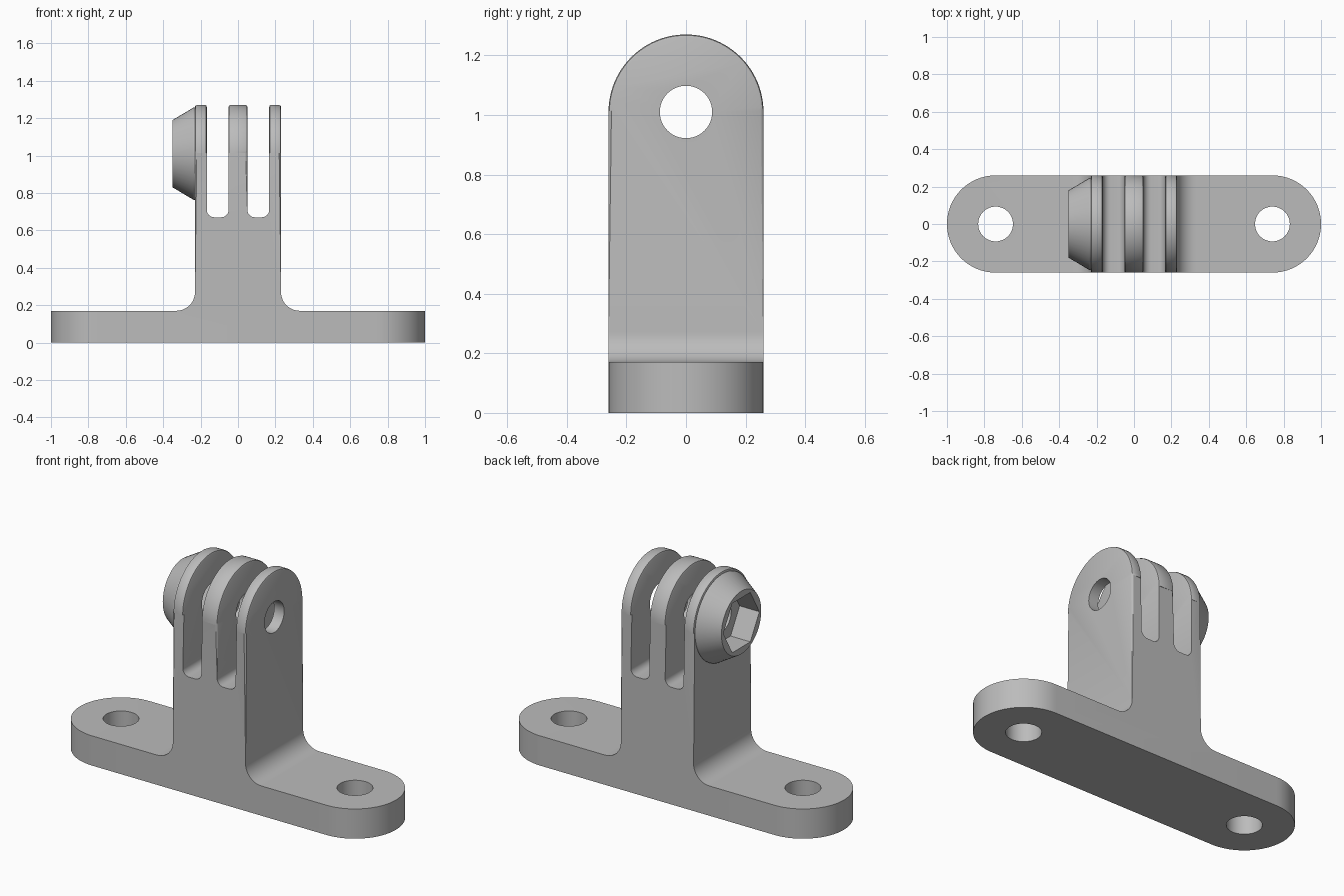
import bpy, bmesh, math
from mathutils import Vector

old = bpy.data.objects.get("Cube")
if old:
    bpy.data.objects.remove(old, do_unlink=True)

grey = bpy.data.materials.new("plastic_grey")
grey.use_nodes = True
colour = (0.5, 0.5, 0.5, 1)
grey.diffuse_color = colour
grey.node_tree.nodes["Principled BSDF"].inputs["Base Color"].default_value = colour

HALF_W, BASE_H, STEM, PIN_Z = 0.26, 0.17, 0.23, 1.01
TOP = PIN_Z + HALF_W


def arc(cx, cy, r, start, end, steps):
    """Points of an arc, angles in degrees."""
    angles = [math.radians(start + (end - start) * i / steps) for i in range(steps + 1)]
    return [(cx + r * math.cos(a), cy + r * math.sin(a)) for a in angles]


def prism(name, points, axis, low, high):
    """Extrude a 2D outline along one axis."""
    place = {"x": lambda p, d: (d, p[0], p[1]),
             "y": lambda p, d: (p[0], d, p[1]),
             "z": lambda p, d: (p[0], p[1], d)}[axis]
    bm = bmesh.new()
    face = bm.faces.new([bm.verts.new(place(p, low)) for p in points])
    out = bmesh.ops.extrude_face_region(bm, geom=[face])
    shift = Vector(place((0, 0), high - low))
    bmesh.ops.translate(bm, vec=shift, verts=[v for v in out["geom"] if isinstance(v, bmesh.types.BMVert)])
    bmesh.ops.recalc_face_normals(bm, faces=bm.faces)
    mesh = bpy.data.meshes.new(name)
    bm.to_mesh(mesh)
    bm.free()
    mesh.materials.append(grey)
    obj = bpy.data.objects.new(name, mesh)
    bpy.context.collection.objects.link(obj)
    return obj


def combine(obj, other, operation):
    """Apply a boolean and remove the helper."""
    mod = obj.modifiers.new("combine", "BOOLEAN")
    mod.object, mod.operation, mod.solver = other, operation, "EXACT"
    bpy.context.view_layer.objects.active = obj
    bpy.ops.object.modifier_apply(modifier=mod.name)
    bpy.data.objects.remove(other, do_unlink=True)


def slot(x0, x1, floor=0.67, r=0.04):
    """Outline of a round-cornered slot, running from right to left."""
    return ([(x1, TOP + 0.1)] + arc(x1 - r, floor + r, r, 0, -90, 8)
            + arc(x0 + r, floor + r, r, -90, -180, 8) + [(x0, TOP + 0.1)])


# Front outline: base, filleted stem and three prongs
fillet = 0.1
outline = [(-1.2, 0), (1.2, 0), (1.2, BASE_H)]
outline += arc(STEM + fillet, BASE_H + fillet, fillet, 270, 180, 12)
outline += [(STEM, TOP + 0.1)] + slot(0.05, 0.167) + slot(-0.167, -0.05) + [(-STEM, TOP + 0.1)]
outline += arc(-STEM - fillet, BASE_H + fillet, fillet, 0, -90, 12) + [(-1.2, BASE_H)]
mount = prism("mount_bracket", outline, "y", -0.4, 0.4)

# Rounded plan of the base and rounded tops of the prongs
plan = arc(1 - HALF_W, 0, HALF_W, -90, 90, 32) + arc(HALF_W - 1, 0, HALF_W, 90, 270, 32)
combine(mount, prism("plan", plan, "z", -0.2, 2), "INTERSECT")
side = [(-0.5, -0.3), (0.5, -0.3), (0.5, PIN_Z)] + arc(0, PIN_Z, HALF_W + 0.0001, 0, 180, 48) + [(-0.5, PIN_Z)]
combine(mount, prism("side", side, "x", -1.5, 1.5), "INTERSECT")

# Softened rims around the prong tops
bm = bmesh.new()
bm.from_mesh(mount.data)
bmesh.ops.remove_doubles(bm, verts=bm.verts, dist=0.0005)
rims = [e for e in bm.edges if len(e.link_faces) == 2 and e.calc_face_angle(0) > 1
        and all(v.co.z > PIN_Z - 0.01 for v in e.verts)]
bmesh.ops.bevel(bm, geom=rims, offset=0.01, segments=2, profile=0.5, affect="EDGES", clamp_overlap=True)
bm.to_mesh(mount.data)
bm.free()

# Nut boss: a tapered collar on the outer prong
bm = bmesh.new()
rings = [[bm.verts.new((x, y, z)) for y, z in arc(0, PIN_Z, r, 0, 352.5, 47)]
         for x, r in ((-0.2, 0.247), (-0.237, 0.247), (-0.35, 0.18))]
for a, b in zip(rings, rings[1:]):
    for i in range(48):
        j = (i + 1) % 48
        bm.faces.new((a[i], a[j], b[j], b[i]))
bm.faces.new(rings[0])
bm.faces.new(rings[-1])
bmesh.ops.recalc_face_normals(bm, faces=bm.faces)
mesh = bpy.data.meshes.new("nut_boss")
bm.to_mesh(mesh)
bm.free()
mesh.materials.append(grey)
boss = bpy.data.objects.new("nut_boss", mesh)
bpy.context.collection.objects.link(boss)
combine(mount, boss, "UNION")

# Hexagonal nut pocket, pin bore and screw holes
combine(mount, prism("nut_pocket", arc(0, PIN_Z, 0.163, 0, 300, 5), "x", -0.5, -0.225), "DIFFERENCE")
combine(mount, prism("pin_bore", arc(0, PIN_Z, 0.088, 0, 352.5, 47), "x", -0.6, 0.6), "DIFFERENCE")
for x in (-0.74, 0.74):
    combine(mount, prism("screw_hole", arc(x, 0, 0.093, 0, 352.5, 47), "z", -0.2, 0.5), "DIFFERENCE")

# Smooth curves, sharp edges
bpy.ops.object.select_all(action="DESELECT")
mount.select_set(True)
bpy.context.view_layer.objects.active = mount
bpy.ops.object.shade_smooth_by_angle(angle=math.radians(25))
